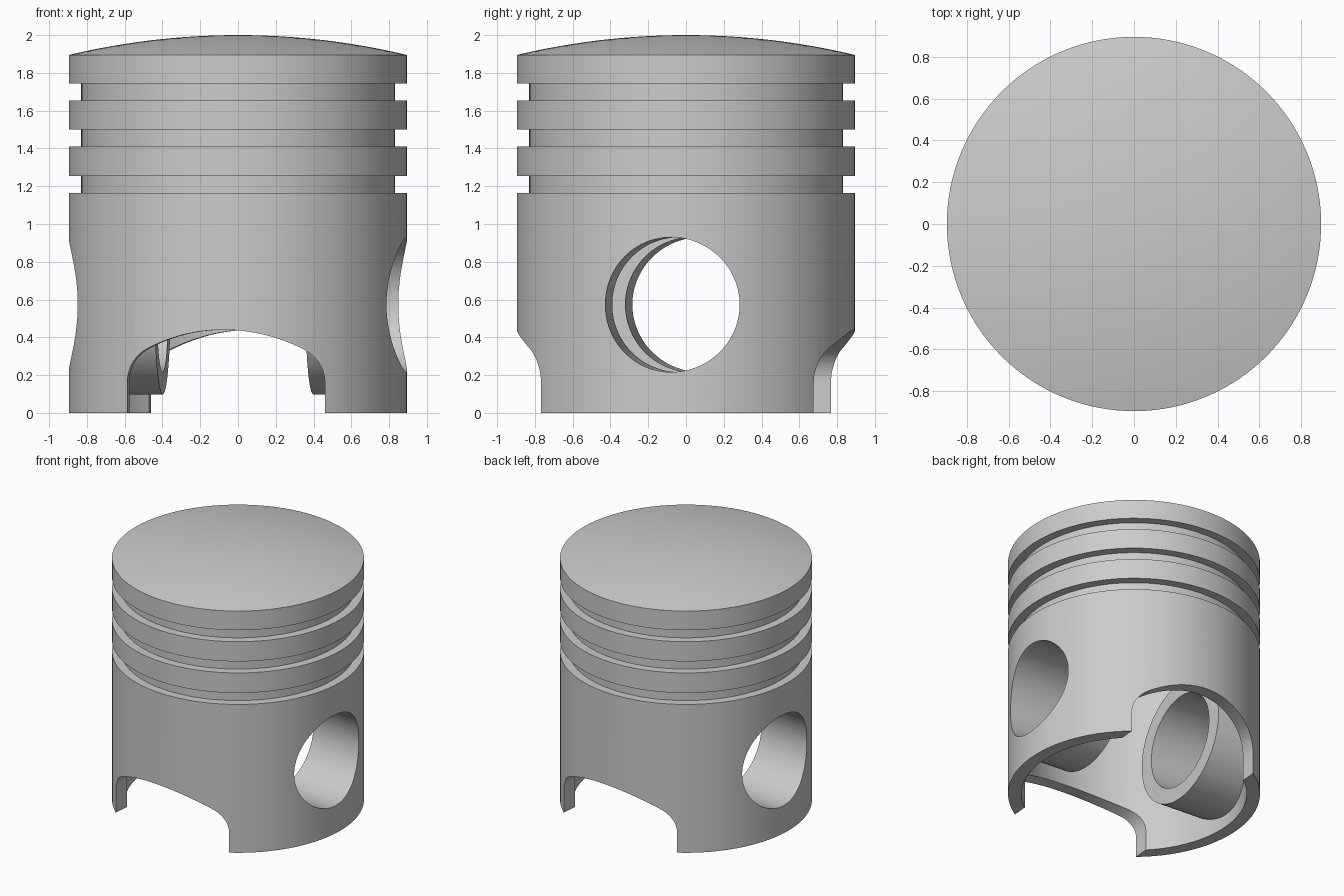
import bpy, bmesh
from math import sin, cos, pi, radians, sqrt, atan2
from mathutils import Matrix

if "Cube" in bpy.data.objects:
    bpy.data.objects.remove(bpy.data.objects["Cube"])

R, R_IN, R_GROOVE = 0.895, 0.80, 0.83
PIN_Z, PIN_R, BOSS_R = 0.573, 0.357, 0.475


def make_object(name, bm):
    bmesh.ops.recalc_face_normals(bm, faces=bm.faces)
    me = bpy.data.meshes.new(name)
    bm.to_mesh(me)
    bm.free()
    ob = bpy.data.objects.new(name, me)
    bpy.context.collection.objects.link(ob)
    return ob


def lathe(name, profile, steps=128):
    bm = bmesh.new()
    vs = [bm.verts.new((r, 0, z)) for r, z in profile]
    es = [bm.edges.new(p) for p in zip(vs, vs[1:])]
    bmesh.ops.spin(bm, geom=vs + es, cent=(0, 0, 0), axis=(0, 0, 1),
                   angle=2 * pi, steps=steps, use_duplicate=False)
    bmesh.ops.remove_doubles(bm, verts=bm.verts, dist=1e-5)
    return make_object(name, bm)


def x_cylinder(name, radius, x0, x1):
    bm = bmesh.new()
    m = Matrix.Translation(((x0 + x1) / 2, 0, PIN_Z)) @ Matrix.Rotation(pi / 2, 4, 'Y')
    bmesh.ops.create_cone(bm, cap_ends=True, segments=96, radius1=radius,
                          radius2=radius, depth=abs(x1 - x0), matrix=m)
    return make_object(name, bm)


def combine(ob, other, operation):
    mod = ob.modifiers.new(operation.lower(), 'BOOLEAN')
    mod.object, mod.operation, mod.solver = other, operation, 'EXACT'
    bpy.context.view_layer.objects.active = ob
    bpy.ops.object.modifier_apply(modifier=mod.name)
    bpy.data.objects.remove(other)


# Piston body: domed crown, three ring grooves, hollow skirt
EDGE = 1.895
sag = 2 - EDGE
dome_r = (R * R + sag * sag) / (2 * sag)
profile = []
for i in range(13):
    r = R * i / 12
    profile.append((r, 2 - dome_r + sqrt(dome_r ** 2 - r * r)))
for top in (1.745, 1.5, 1.253):
    low = top - 0.09
    profile += [(R, top), (R_GROOVE, top), (R_GROOVE, low), (R, low)]
profile += [(R, 0), (R_IN, 0), (R_IN, 1.75), (0, 1.75)]
piston = lathe("piston", profile)

# Skirt arch cutter: shallow arc with rounded corners, front to back
W, ARC, FIL, TOP = 0.525, 0.9, 0.2, 0.44
cx = W - FIL
dz = sqrt((ARC - FIL) ** 2 - cx ** 2)
fz = TOP - ARC + dz
a0 = atan2(dz, cx)
half = [(W, -0.2)]
half += [(cx + FIL * cos(a0 * i / 12), fz + FIL * sin(a0 * i / 12)) for i in range(13)]
for i in range(1, 17):
    a = a0 + (pi / 2 - a0) * i / 16
    half.append((ARC * cos(a), TOP - ARC + ARC * sin(a)))
outline = half + [(-x, z) for x, z in reversed(half[:-1])]
bm = bmesh.new()
face = bm.faces.new([bm.verts.new((x, -1.2, z)) for x, z in outline])
ext = bmesh.ops.extrude_face_region(bm, geom=[face])
bmesh.ops.translate(bm, vec=(0, 2.4, 0),
                    verts=[v for v in ext["geom"] if isinstance(v, bmesh.types.BMVert)])
combine(piston, make_object("skirt_arch_cutter", bm), 'DIFFERENCE')

# Pin bosses, trimmed so they end inside the skirt wall
for side in (-1, 1):
    boss = x_cylinder("pin_boss", BOSS_R, side * 0.4, side * 1.0)
    trim = lathe("boss_trim", [(0, -0.5), (0.85, -0.5), (0.85, 1.5), (0, 1.5)])
    combine(boss, trim, 'INTERSECT')
    combine(piston, boss, 'UNION')

# Pin hole through both bosses
combine(piston, x_cylinder("pin_hole_cutter", PIN_R, -1.2, 1.2), 'DIFFERENCE')

# The whole part is turned slightly about its axis
piston.data.transform(Matrix.Rotation(radians(-5), 4, 'Z'))
bpy.ops.object.select_all(action='DESELECT')
piston.select_set(True)
bpy.context.view_layer.objects.active = piston
bpy.ops.object.shade_smooth_by_angle(angle=radians(25))
